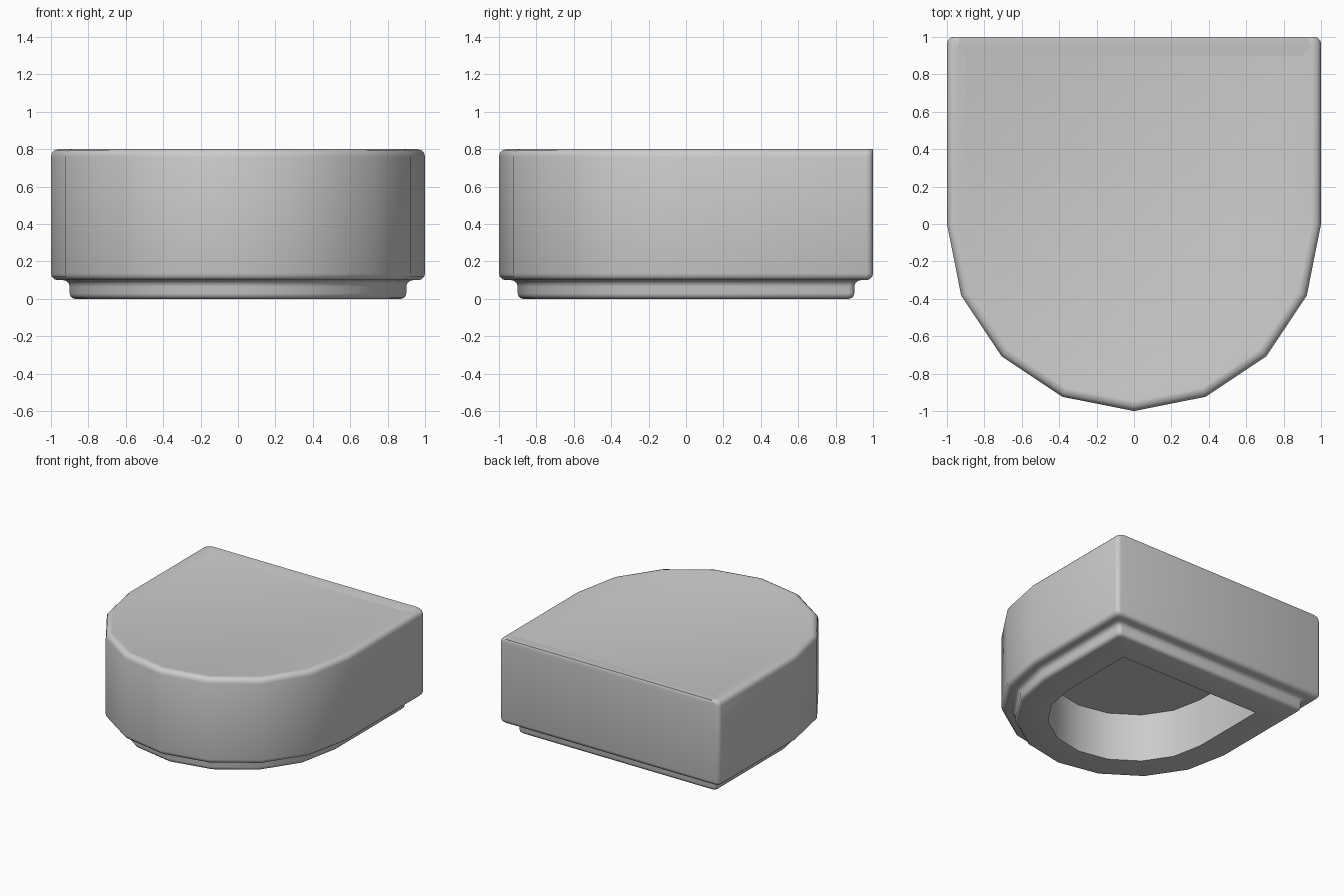
import bpy, bmesh
from math import sin, cos, pi

if "Cube" in bpy.data.objects:
    bpy.data.objects.remove(bpy.data.objects["Cube"])


def outline(r, back, corner):
    """Square back with two small rounded corners, eight-sided half round front."""
    c = corner
    pts = [(r * cos(-pi * i / 8), r * sin(-pi * i / 8)) for i in range(9)]
    for sx, start in ((-1, pi), (1, pi / 2)):
        for i in range(4):
            a = start - i * pi / 6
            pts.append((sx * (r - c) + c * cos(a), back - c + c * sin(a)))
    return pts


# profile rings: half width, back position, corner radius, height
rings = [
    (0.65, 0.65, 0.001, 0.4),
    (0.65, 0.65, 0.001, 0.0),
]
# foot with rounded bottom edge and cove up to the body
for i in range(4):
    a = pi / 2 * i / 3
    r = 0.87 + 0.03 * sin(a)
    rings.append((r, r, 0.03, 0.03 - 0.03 * cos(a)))
for i in range(4):
    a = pi / 2 * i / 3
    r = 0.935 - 0.035 * cos(a)
    rings.append((r, r, 0.03, 0.065 + 0.035 * sin(a)))
# body lower rounded edge
for i in range(4):
    a = pi / 2 * i / 3
    r = 0.965 + 0.035 * sin(a)
    rings.append((r, r, 0.035, 0.135 - 0.035 * cos(a)))
# rounded top edge, the back edge stays square
for i in range(4):
    a = pi / 2 * i / 3
    rings.append((0.96 + 0.04 * cos(a), 1.0, 0.035, 0.76 + 0.04 * sin(a)))
# rim crest and slightly sunken top
rings.append((0.95, 0.95, 0.01, 0.8))
rings.append((0.902, 0.902, 0.002, 0.79))

bm = bmesh.new()
loops = [[bm.verts.new((x, y, z)) for x, y in outline(r, b, c)]
         for r, b, c, z in rings]
n = len(loops[0])
for lo, hi in zip(loops, loops[1:]):
    for i in range(n):
        j = (i + 1) % n
        bm.faces.new((lo[i], lo[j], hi[j], hi[i]))
bm.faces.new(loops[0])
bm.faces.new(loops[-1])
bmesh.ops.recalc_face_normals(bm, faces=bm.faces)

mesh = bpy.data.meshes.new("half_round_tile")
bm.to_mesh(mesh)
bm.free()
tile = bpy.data.objects.new("half_round_tile", mesh)
bpy.context.collection.objects.link(tile)
bpy.context.view_layer.objects.active = tile
tile.select_set(True)
bpy.ops.object.shade_smooth_by_angle(angle=0.6)
